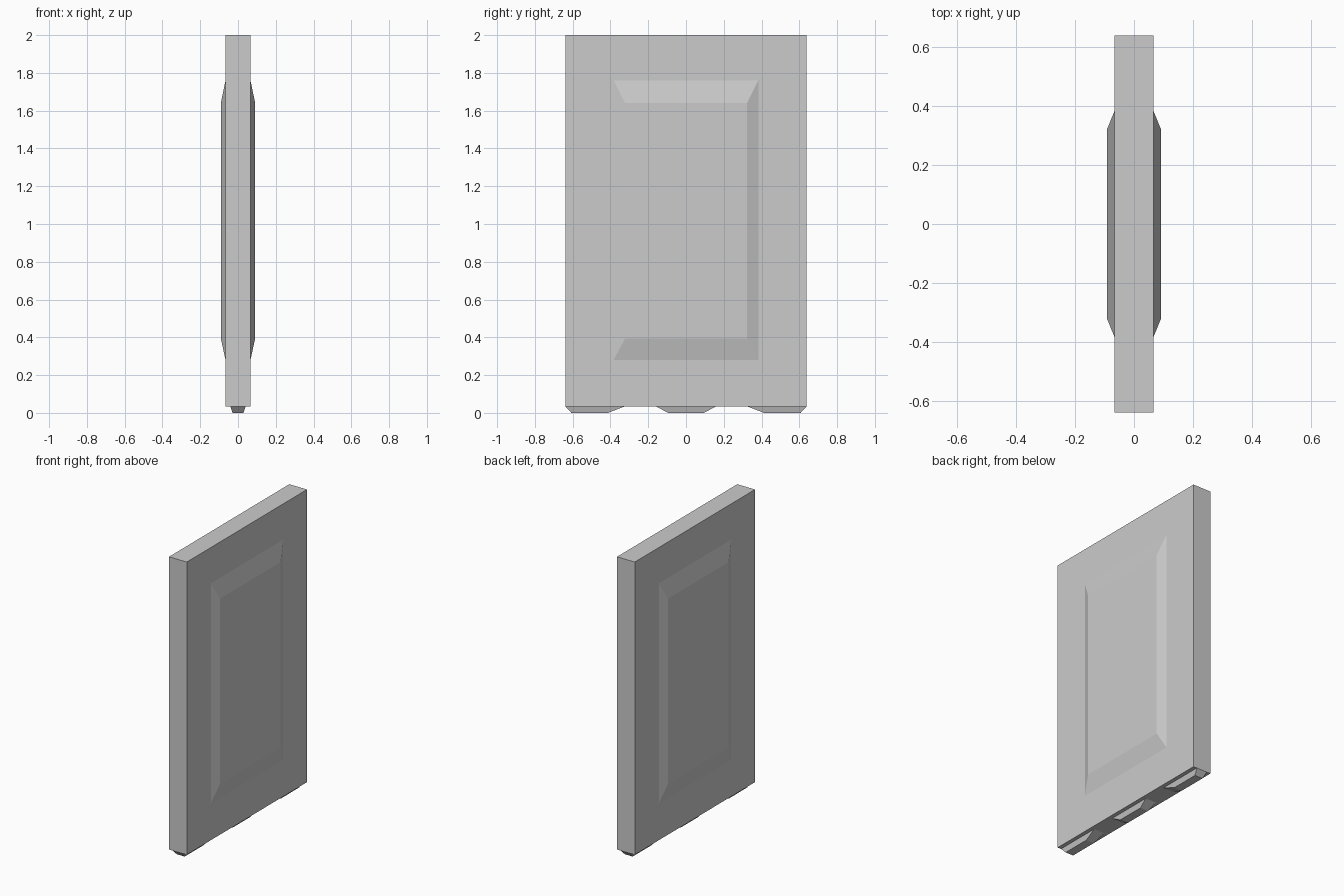
import bpy, bmesh

if "Cube" in bpy.data.objects:
    bpy.data.objects.remove(bpy.data.objects["Cube"])


def loft(name, loop_a, loop_b):
    """Closed solid between two four-point loops."""
    bm = bmesh.new()
    a = [bm.verts.new(p) for p in loop_a]
    b = [bm.verts.new(p) for p in loop_b]
    bm.faces.new(a)
    bm.faces.new(b)
    for i in range(4):
        j = (i + 1) % 4
        bm.faces.new((a[i], a[j], b[j], b[i]))
    bmesh.ops.recalc_face_normals(bm, faces=bm.faces[:])
    mesh = bpy.data.meshes.new(name)
    bm.to_mesh(mesh)
    bm.free()
    obj = bpy.data.objects.new(name, mesh)
    bpy.context.collection.objects.link(obj)
    return obj


def rect_x(x, y, z0, z1):
    return [(x, -y, z0), (x, y, z0), (x, y, z1), (x, -y, z1)]


def rect_z(z, x, y0, y1):
    return [(-x, y0, z), (x, y0, z), (x, y1, z), (-x, y1, z)]


# Main slab
loft("door_slab", rect_x(-0.066, 0.638, 0.034, 2.0), rect_x(0.066, 0.638, 0.034, 2.0))

# Raised bevelled panel on each face
for side, label in ((-1, "left"), (1, "right")):
    loft("raised_panel_" + label,
         rect_x(side * 0.066, 0.383, 0.28, 1.76),
         rect_x(side * 0.091, 0.322, 0.395, 1.64))

# Tapered feet: top y range, bottom y range
feet = {
    "foot_front": ((-0.638, -0.325), (-0.607, -0.413)),
    "foot_middle": ((-0.158, 0.158), (-0.095, 0.095)),
    "foot_back": ((0.325, 0.638), (0.413, 0.607)),
}
for name, (top, bottom) in feet.items():
    loft(name, rect_z(0.034, 0.04, *top), rect_z(0.0, 0.029, *bottom))
